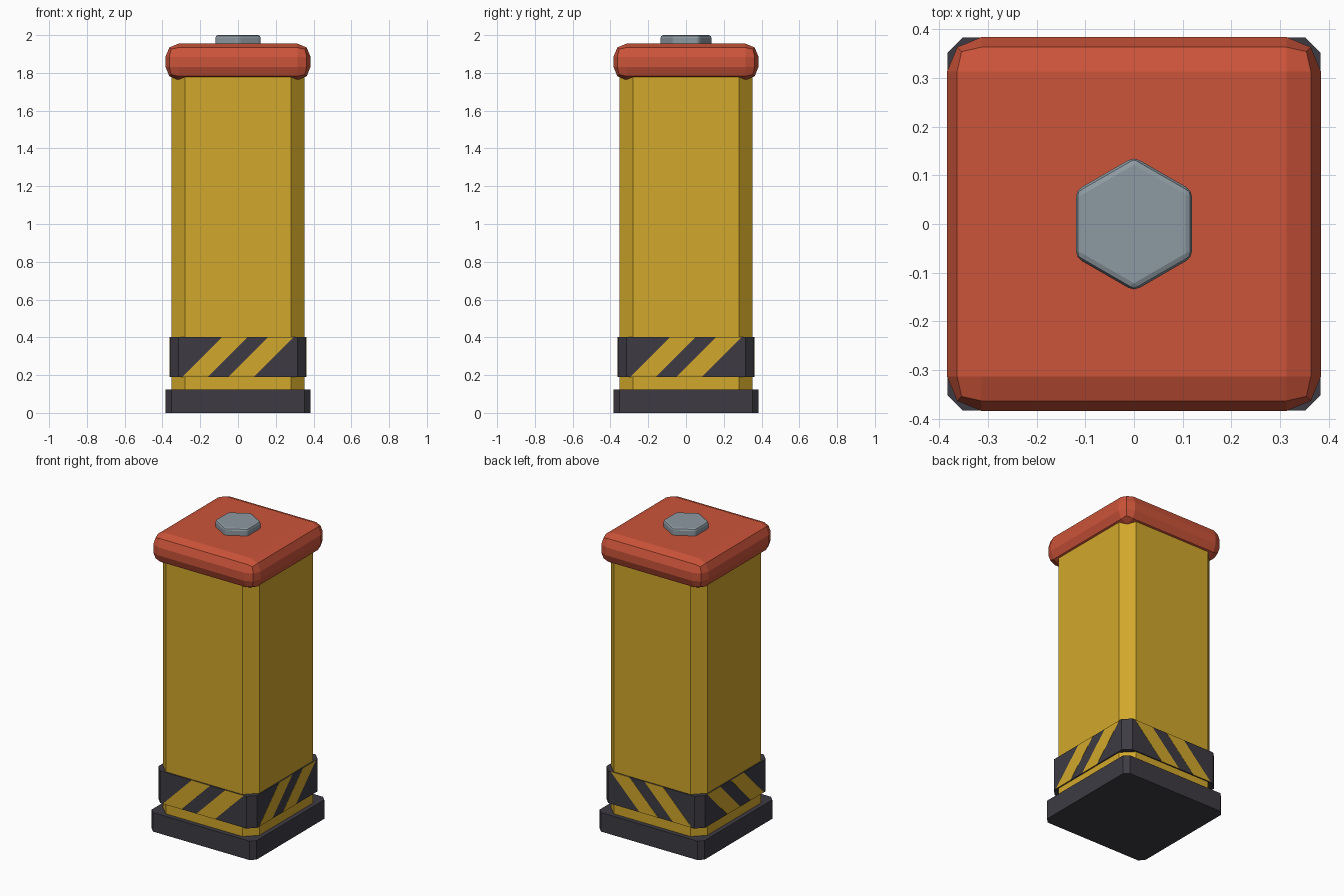
import bpy, bmesh, math
from mathutils import Matrix

if "Cube" in bpy.data.objects:
    bpy.data.objects.remove(bpy.data.objects["Cube"])


def material(name, rgb):
    m = bpy.data.materials.new(name)
    m.diffuse_color = (*rgb, 1)
    m.use_nodes = True
    m.node_tree.nodes["Principled BSDF"].inputs["Base Color"].default_value = m.diffuse_color
    return m


yellow = material("yellow paint", (0.64, 0.39, 0.024))
red = material("red paint", (0.60, 0.088, 0.042))
dark = material("dark rubber", (0.047, 0.044, 0.055))
steel = material("grey steel", (0.27, 0.32, 0.36))


def finish(bm, name, mat):
    bmesh.ops.recalc_face_normals(bm, faces=bm.faces)
    me = bpy.data.meshes.new(name)
    bm.to_mesh(me)
    bm.free()
    me.materials.append(mat)
    ob = bpy.data.objects.new(name, me)
    bpy.context.collection.objects.link(ob)
    return ob


def extrude(bm, points, offset):
    """Closed solid from a loop of points swept along an offset."""
    face = bm.faces.new([bm.verts.new(p) for p in points])
    ret = bmesh.ops.extrude_face_region(bm, geom=[face], use_keep_orig=True)
    new = [g for g in ret["geom"] if isinstance(g, bmesh.types.BMVert)]
    bmesh.ops.translate(bm, verts=new, vec=offset)
    return list(face.verts) + new


def chamfered_column(name, half, flat, z0, z1, mat):
    bm = bmesh.new()
    pts = [(half, -flat), (half, flat), (flat, half), (-flat, half),
           (-half, flat), (-half, -flat), (-flat, -half), (flat, -half)]
    extrude(bm, [(x, y, z0) for x, y in pts], (0, 0, z1 - z0))
    return finish(bm, name, mat)


def add_bevel(ob, width, segments):
    mod = ob.modifiers.new("bevel", "BEVEL")
    mod.width = width
    mod.segments = segments
    mod.limit_method = "ANGLE"


# Foot, post and hazard band
chamfered_column("foot", 0.383, 0.352, 0, 0.125, dark)
chamfered_column("post", 0.353, 0.28, 0.1, 1.85, yellow)
chamfered_column("hazard_band", 0.361, 0.315, 0.19, 0.402, dark)

# Slanted stripes: front and back lean to +x, right and left lean to +y
bm = bmesh.new()
for axis in (0, 1):
    for side in (-1, 1):
        for c in (-0.1225, 0.1225):
            prof = [(c - 0.173, 0.19), (c - 0.038, 0.19),
                    (c + 0.173, 0.402), (c + 0.038, 0.402)]
            if axis == 0:
                pts = [(u, side * 0.359, z) for u, z in prof]
                off = (0, side * 0.003, 0)
            else:
                pts = [(side * 0.359, u, z) for u, z in prof]
                off = (side * 0.003, 0, 0)
            extrude(bm, pts, off)
finish(bm, "hazard_stripes", yellow)

# Rounded cap
bm = bmesh.new()
bmesh.ops.create_cube(bm, size=1, matrix=Matrix.Translation((0, 0, 1.8585))
                      @ Matrix.Diagonal((0.768, 0.768, 0.193, 1)))
add_bevel(finish(bm, "cap", red), 0.07, 2)

# Hexagonal bolt head with corners toward front and back
bm = bmesh.new()
hexagon = [(0.138 * math.sin(i * math.pi / 3), 0.138 * math.cos(i * math.pi / 3), 1.935)
           for i in range(6)]
extrude(bm, hexagon, (0, 0, 0.065))
add_bevel(finish(bm, "bolt_head", steel), 0.014, 2)
